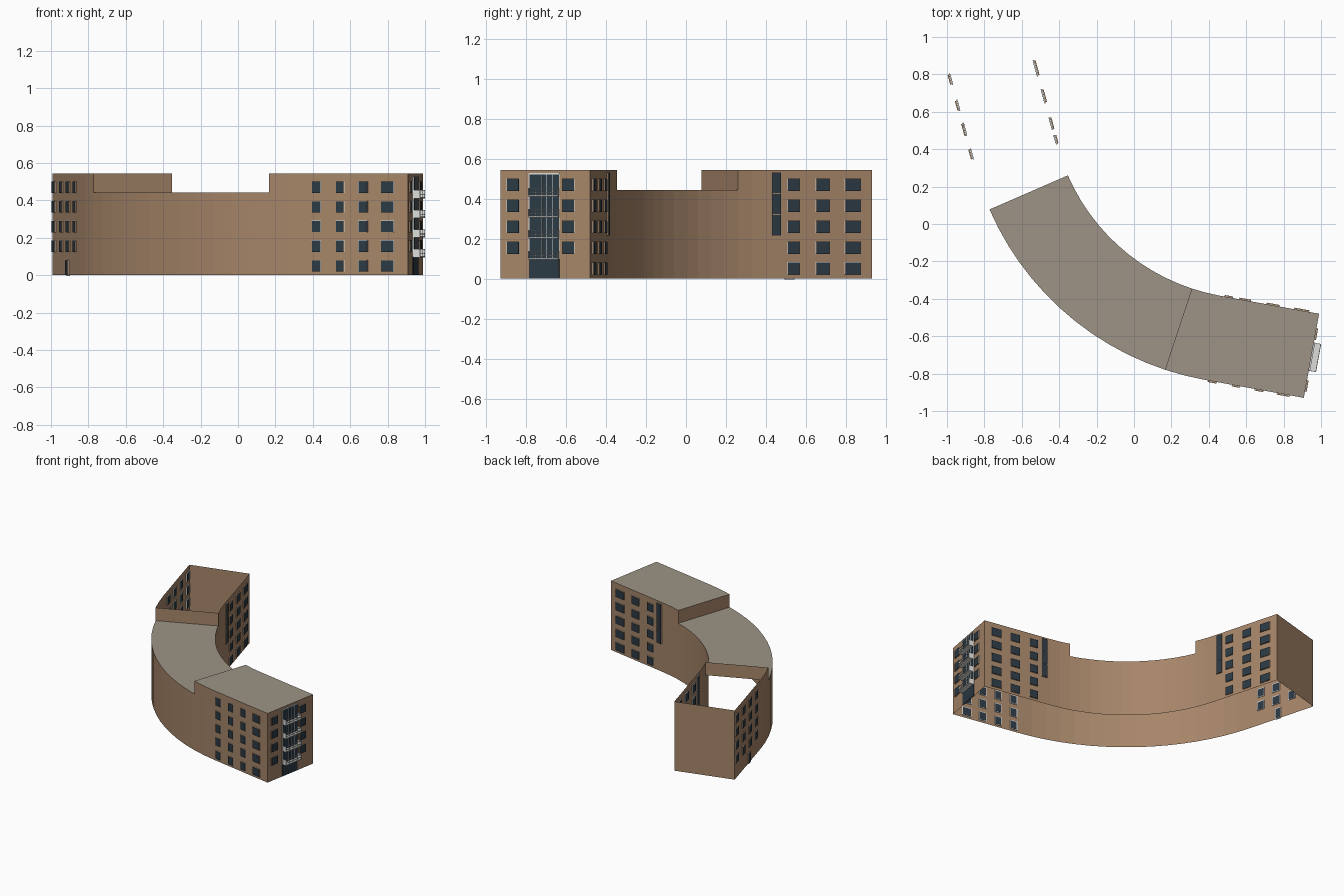
import bpy, bmesh
from math import radians, cos, sin
from mathutils import Vector

if "Cube" in bpy.data.objects:
    bpy.data.objects.remove(bpy.data.objects["Cube"], do_unlink=True)


def material(name, rgb):
    m = bpy.data.materials.new(name)
    m.use_nodes = True
    m.diffuse_color = (*rgb, 1)
    m.node_tree.nodes["Principled BSDF"].inputs["Base Color"].default_value = (*rgb, 1)
    return m


BRICK = material("brown_render", (0.38, 0.235, 0.14))
ROOF = material("grey_roof", (0.34, 0.295, 0.24))
GLASS = material("dark_glass", (0.025, 0.042, 0.058))
WHITE = material("pale_metal", (0.72, 0.72, 0.70))


def finish(bm, name, mat):
    me = bpy.data.meshes.new(name)
    bm.to_mesh(me)
    bm.free()
    me.materials.append(mat)
    ob = bpy.data.objects.new(name, me)
    bpy.context.collection.objects.link(ob)


# Plan: a curved block between two straight wings
CENTRE = Vector((0.655, 0.699, 0))
R_OUT, R_IN = 1.557, 1.10
A_LEFT, A_RIGHT = radians(15.5), radians(79.7)
LEN_LEFT, LEN_RIGHT = 0.547, 0.54
TOP, LOW = 0.545, 0.443
SEGS = 16


def radial(a):
    return Vector((cos(a), sin(a), 0))


DIR_LEFT = Vector((-sin(A_LEFT), cos(A_LEFT), 0))
DIR_RIGHT = Vector((sin(A_RIGHT), -cos(A_RIGHT), 0))


def plan(r):
    arc = [CENTRE - r * radial(A_LEFT + (A_RIGHT - A_LEFT) * i / SEGS) for i in range(SEGS + 1)]
    return [arc[0] + DIR_LEFT * LEN_LEFT] + arc + [arc[-1] + DIR_RIGHT * LEN_RIGHT]


outer, inner = plan(R_OUT), plan(R_IN)
LAST = len(outer) - 1
STEP_L, STEP_R = 3, LAST - 3


def up(p, z):
    return Vector((p.x, p.y, z))


def wall(bm, p, q, z0, z1):
    bm.faces.new([bm.verts.new(v) for v in (up(p, z0), up(q, z0), up(q, z1), up(p, z1))])


# Thin outside walls, end walls and the two roof steps
bm = bmesh.new()
for i in range(LAST):
    h = LOW if STEP_L <= i < STEP_R else TOP
    wall(bm, outer[i], outer[i + 1], 0, h)
    wall(bm, inner[i + 1], inner[i], 0, h)
wall(bm, inner[0], outer[0], 0, TOP)
wall(bm, outer[LAST], inner[LAST], 0, TOP)
wall(bm, inner[STEP_L], outer[STEP_L], LOW, TOP)
wall(bm, outer[STEP_R], inner[STEP_R], LOW, TOP)
bmesh.ops.remove_doubles(bm, verts=bm.verts, dist=1e-5)
finish(bm, "walls", BRICK)


# Flat roofs: the left wing is open
def roof(name, i0, i1, z):
    bm = bmesh.new()
    ring = outer[i0:i1 + 1] + inner[i0:i1 + 1][::-1]
    bm.faces.new([bm.verts.new(up(p, z)) for p in ring])
    finish(bm, name, ROOF)


roof("middle_roof", STEP_L, STEP_R, LOW)
roof("right_wing_roof", STEP_R, LAST, TOP)


# Boxes placed along a wall: s along it, d outwards, z up
def box(bm, frame, s, d, z):
    o, u, n = frame
    v = [bm.verts.new(o + u * a + n * b + Vector((0, 0, c))) for a in s for b in d for c in z]
    faces = [bm.faces.new([v[k] for k in f]) for f in
             ((0, 1, 3, 2), (4, 6, 7, 5), (0, 4, 5, 1), (2, 3, 7, 6), (0, 2, 6, 4), (1, 5, 7, 3))]
    bmesh.ops.recalc_face_normals(bm, faces=faces)


# Windows: dark pane in a brown surround, with a pale frame behind
def windows(name, frame, openings):
    panes, surrounds, frames = bmesh.new(), bmesh.new(), bmesh.new()
    for s0, s1, z0, z1 in openings:
        box(panes, frame, (s0, s1), (-0.007, 0.0085), (z0, z1))
        t = 0.0008
        box(surrounds, frame, (s0 - t, s1 + t), (0, 0.0078), (z0 - t, z1 + t))
        m = 0.005
        box(frames, frame, (s0 - m, s1 + m), (-0.006, -0.001), (z0 - m, z1 + m))
        m = 0.0025
        box(frames, frame, (s0 - m, s1 + m), (0.0005, 0.0015), (z0, z1 + m))
    finish(panes, name + "_window_panes", GLASS)
    finish(surrounds, name + "_window_surrounds", BRICK)
    finish(frames, name + "_window_frames", WHITE)


FLOORS = [0.05 + 0.105 * i for i in range(5)]


def grid(columns, floors):
    return [(a, b, z - 0.03, z + 0.03) for a, b in columns for z in floors]


out_left = (outer[1], DIR_LEFT, -radial(A_LEFT))
in_left = (inner[1], DIR_LEFT, radial(A_LEFT))
out_right = (outer[LAST - 1], DIR_RIGHT, -radial(A_RIGHT))
in_right = (inner[LAST - 1], DIR_RIGHT, radial(A_RIGHT))
east = (inner[LAST], -radial(A_RIGHT), DIR_RIGHT)

courtyard = grid([(0.107, 0.168), (0.255, 0.324), (0.405, 0.485)], FLOORS)
stair_strip = [(0.027, 0.07, z - 0.042, z + 0.06) for z in FLOORS[2:]]
windows("left_courtyard", in_left, courtyard + stair_strip)
windows("right_courtyard", in_right, courtyard + stair_strip)
windows("right_street", out_right,
        grid([(0.02, 0.066), (0.15, 0.193), (0.273, 0.32), (0.395, 0.463)], FLOORS))
windows("left_street", out_left,
        grid([(0.068, 0.12), (0.198, 0.253), (0.338, 0.39), (0.483, 0.535)], FLOORS[1:])
        + [(0.223, 0.263, 0.002, 0.08)])
windows("end_wall", east, grid([(0.08, 0.14), (0.362, 0.422)], FLOORS[1:]))

# Glazed bay with entrance in the end wall
S0, S1 = 0.157, 0.310
bm = bmesh.new()
box(bm, east, (S0, S1), (-0.004, 0.004), (0.002, 0.527))
finish(bm, "glazed_bay", GLASS)
bm = bmesh.new()
for s in (S0, 0.19, 0.222, 0.247, S1):
    box(bm, east, (s - 0.0015, s + 0.0015), (0, 0.007), (0.1, 0.527))
box(bm, east, (S0, S1), (0, 0.007), (0.523, 0.529))
finish(bm, "bay_mullions", WHITE)

# Balconies: slab, side panels and front rails
DEPTH = 0.04
bm = bmesh.new()
for z in [0.1 + 0.105 * i for i in range(4)]:
    box(bm, east, (S0, S1), (0, DEPTH), (z - 0.004, z + 0.004))
    for s in (S0, S1 - 0.003):
        box(bm, east, (s, s + 0.003), (0, DEPTH), (z, z + 0.04))
    for r in (0.014, 0.037):
        box(bm, east, (S0, S1), (DEPTH - 0.004, DEPTH), (z + r, z + r + 0.003))
    for k in range(1, 4):
        s = S0 + (S1 - S0) * k / 4
        box(bm, east, (s, s + 0.002), (DEPTH - 0.003, DEPTH - 0.001), (z, z + 0.038))
finish(bm, "balconies", WHITE)
